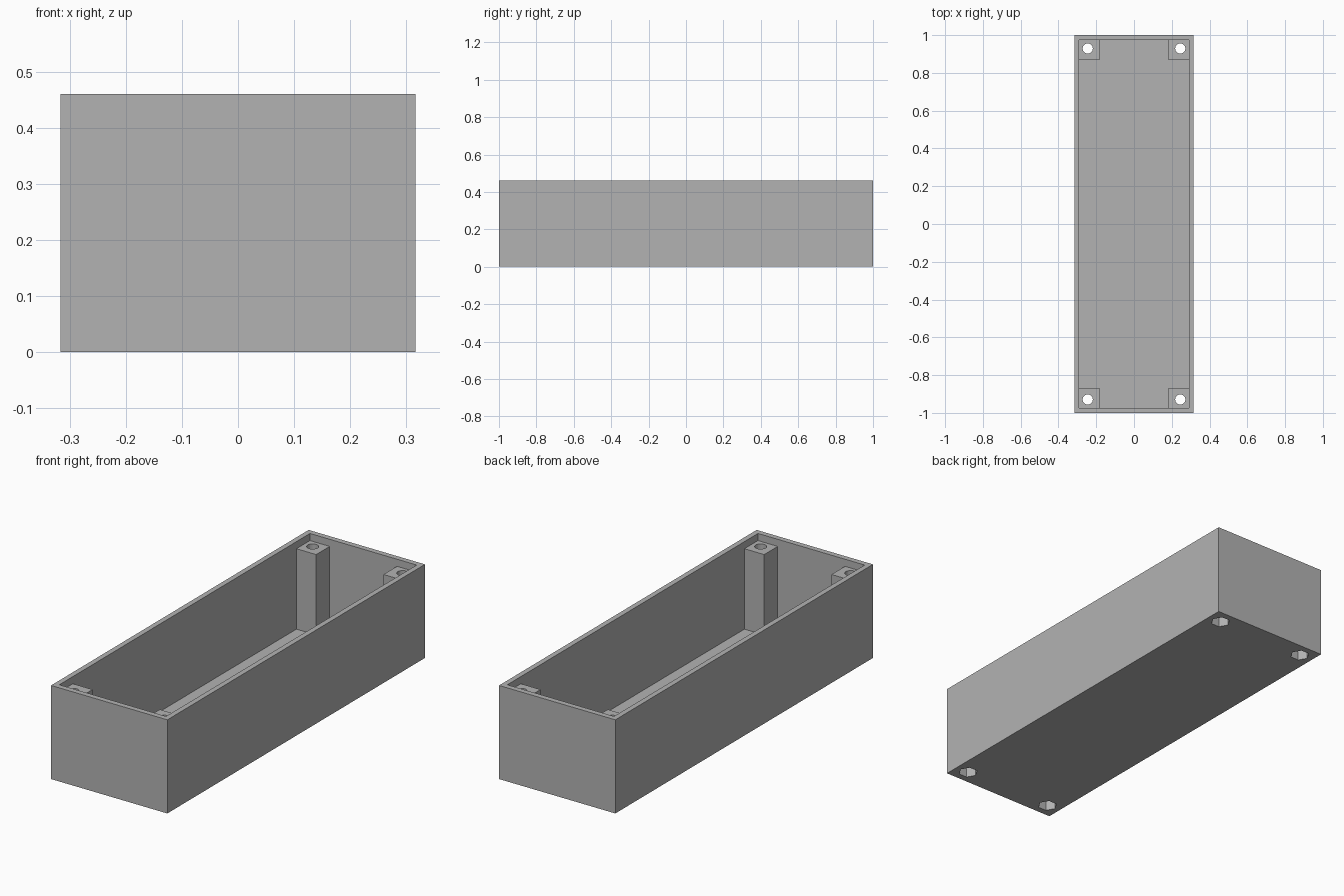
import bpy, bmesh, math
from mathutils import Matrix

if "Cube" in bpy.data.objects:
    bpy.data.objects.remove(bpy.data.objects["Cube"])

# Overall sizes
HX, HY, H = 0.316, 1.0, 0.46        # outer half sizes and height
IX, IY, FLOOR = 0.29, 0.973, 0.03   # cavity half sizes and floor level
PX, PY, PTOP = 0.183, 0.868, 0.425  # inner post edges and post top
CX, CY = 0.245, 0.929               # screw hole centres
CORNERS = [(sx, sy) for sx in (-1, 1) for sy in (-1, 1)]

plastic = bpy.data.materials.new("grey plastic")
plastic.diffuse_color = (0.45, 0.45, 0.45, 1)
plastic.use_nodes = True
plastic.node_tree.nodes["Principled BSDF"].inputs["Base Color"].default_value = plastic.diffuse_color


def add_box(bm, x0, x1, y0, y1, z0, z1):
    m = Matrix.Translation(((x0 + x1) / 2, (y0 + y1) / 2, (z0 + z1) / 2))
    m = m @ Matrix.Diagonal((abs(x1 - x0), abs(y1 - y0), z1 - z0, 1))
    bmesh.ops.create_cube(bm, size=1, matrix=m)


def add_prism(bm, sides, r, x, y, z0, z1):
    bmesh.ops.create_cone(bm, cap_ends=True, segments=sides, radius1=r, radius2=r,
                          depth=z1 - z0,
                          matrix=Matrix.Translation((x, y, (z0 + z1) / 2))
                          @ Matrix.Rotation(math.pi / 2, 4, 'Z'))


def finish(name, bm):
    me = bpy.data.meshes.new(name)
    bm.to_mesh(me)
    bm.free()
    me.materials.append(plastic)
    ob = bpy.data.objects.new(name, me)
    bpy.context.collection.objects.link(ob)
    return ob


def boolean(target, tool, operation):
    mod = target.modifiers.new(operation.lower(), 'BOOLEAN')
    mod.operation, mod.object, mod.solver = operation, tool, 'EXACT'
    bpy.ops.object.select_all(action='DESELECT')
    bpy.context.view_layer.objects.active = target
    target.select_set(True)
    bpy.ops.object.modifier_apply(modifier=mod.name)
    bpy.data.objects.remove(tool)


# Open box shell
bm = bmesh.new()
add_box(bm, -HX, HX, -HY, HY, 0, H)
box = finish("enclosure_box", bm)
bm = bmesh.new()
add_box(bm, -IX, IX, -IY, IY, FLOOR, H + 0.1)
boolean(box, finish("cavity_cutter", bm), 'DIFFERENCE')

# Corner screw posts, sunk slightly into the walls and floor
bm = bmesh.new()
for sx, sy in CORNERS:
    add_box(bm, sx * PX, sx * (IX + 0.01), sy * PY, sy * (IY + 0.01), FLOOR - 0.01, PTOP)
boolean(box, finish("corner_posts", bm), 'UNION')

# Round screw holes right through the posts
bm = bmesh.new()
for sx, sy in CORNERS:
    add_prism(bm, 24, 0.027, sx * CX, sy * CY, -0.1, H + 0.1)
boolean(box, finish("screw_hole_cutter", bm), 'DIFFERENCE')

# Hexagonal nut pockets in the underside
bm = bmesh.new()
for sx, sy in CORNERS:
    add_prism(bm, 6, 0.045, sx * CX, sy * CY, -0.1, 0.07)
boolean(box, finish("nut_pocket_cutter", bm), 'DIFFERENCE')
